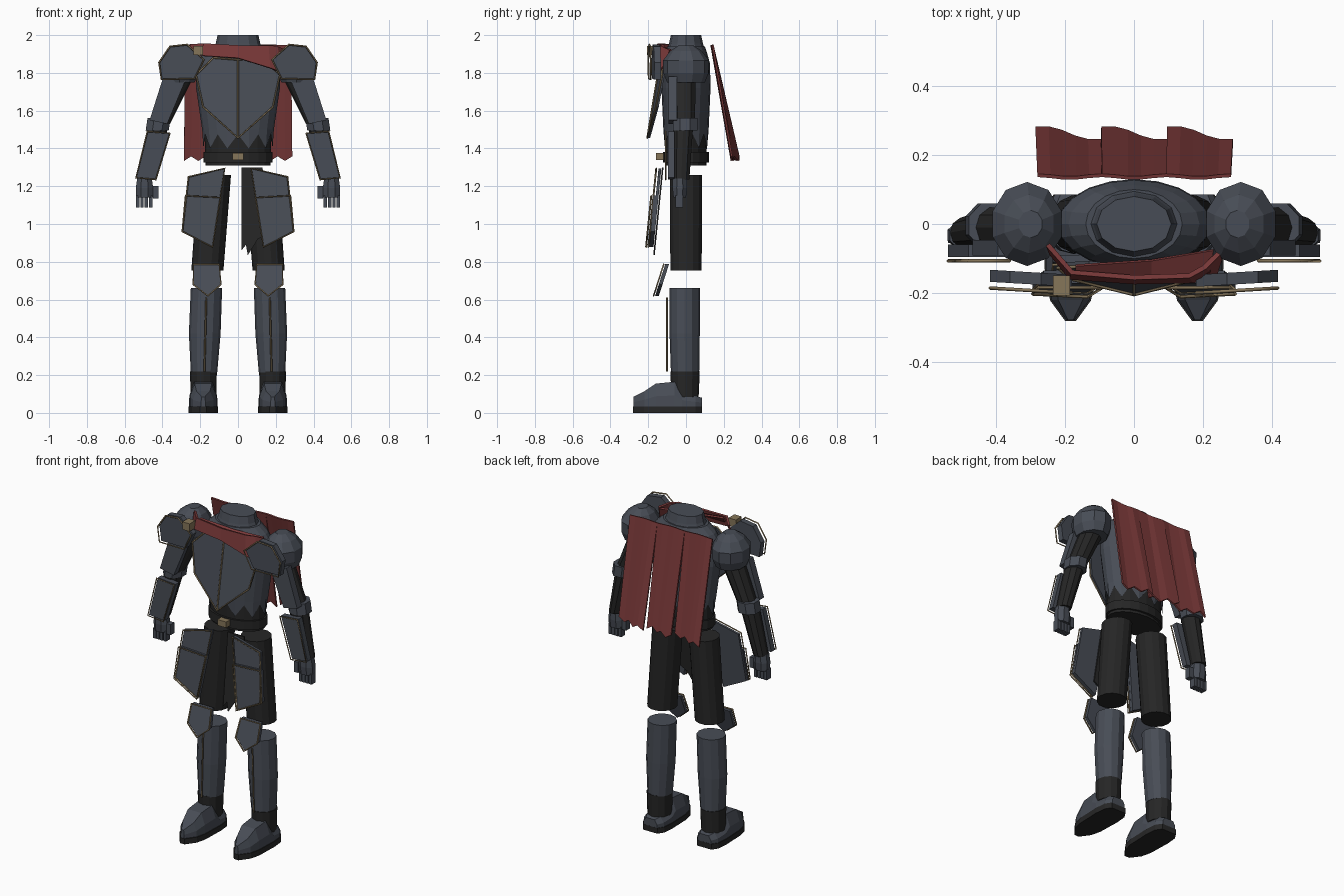
import bpy, bmesh, math

if "Cube" in bpy.data.objects:
    bpy.data.objects.remove(bpy.data.objects["Cube"])


def material(name, rgb):
    m = bpy.data.materials.new(name)
    m.diffuse_color = (*rgb, 1)
    m.use_nodes = True
    m.node_tree.nodes["Principled BSDF"].inputs["Base Color"].default_value = m.diffuse_color
    return m


SLATE = material("slate_armour", (0.064, 0.073, 0.092))
DARK = material("black_cloth", (0.019, 0.019, 0.019))
RED = material("red_cloth", (0.19, 0.04, 0.04))
GOLD = material("dull_gold", (0.24, 0.18, 0.10))


def finish(bm, name, mat):
    bmesh.ops.recalc_face_normals(bm, faces=bm.faces[:])
    me = bpy.data.meshes.new(name)
    bm.to_mesh(me)
    bm.free()
    me.materials.append(mat)
    ob = bpy.data.objects.new(name, me)
    bpy.context.collection.objects.link(ob)
    return ob


def skin(name, rings, mat):
    """Closed solid through a list of equal point rings."""
    bm = bmesh.new()
    vs = [[bm.verts.new(p) for p in r] for r in rings]
    n = len(vs[0])
    for a, b in zip(vs, vs[1:]):
        for i in range(n):
            j = (i + 1) % n
            bm.faces.new((a[i], a[j], b[j], b[i]))
    bm.faces.new(vs[0])
    bm.faces.new(vs[-1])
    return finish(bm, name, mat)


def ellipse(cx, cy, z, rx, ry, n, phase=0.0):
    return [(cx + rx * math.cos(2 * math.pi * i / n + phase),
             cy + ry * math.sin(2 * math.pi * i / n + phase), z) for i in range(n)]


def loft(name, rings, mat, n=12, phase=0.0):
    return skin(name, [ellipse(*r, n, phase) for r in rings], mat)


def box(name, x0, x1, y0, y1, z0, z1, mat):
    return skin(name, [[(x0, y0, z), (x1, y0, z), (x1, y1, z), (x0, y1, z)]
                       for z in (z0, z1)], mat)


def plate(name, pts, depth, thick, mat, s=1):
    """Front-facing armour plate from an (x, z) outline."""
    return skin(name, [[(s * x, depth(x, z) + t, z) for x, z in pts]
                       for t in (0, thick)], mat)


def trim(name, pts, depth, s=1, closed=True, gap=0.018):
    """Thin gold edging that follows a plate outline."""
    cu = bpy.data.curves.new(name, 'CURVE')
    cu.dimensions = '3D'
    cu.bevel_depth = 0.005
    cu.bevel_resolution = 0
    sp = cu.splines.new('POLY')
    sp.points.add(len(pts) - 1)
    for p, (x, z) in zip(sp.points, pts):
        p.co = (s * x, depth(x, z) - gap, z, 1)
    sp.use_cyclic_u = closed
    cu.materials.append(GOLD)
    bpy.context.collection.objects.link(bpy.data.objects.new(name, cu))


def cloth(name, columns, mat, thick=0.01):
    """Sheet made of top/bottom point pairs."""
    bm = bmesh.new()
    vs = [[bm.verts.new(p) for p in c] for c in columns]
    for a, b in zip(vs, vs[1:]):
        bm.faces.new((a[0], a[1], b[1], b[0]))
    ob = finish(bm, name, mat)
    mod = ob.modifiers.new("thickness", 'SOLIDIFY')
    mod.thickness = thick
    mod.offset = 0


# Torso, with a ragged lower edge over the dark waist
hem = [(x, y, 1.40 + 0.075 * (i % 2))
       for i, (x, y, z) in enumerate(ellipse(0, 0, 0, 0.183, 0.117, 20))]
skin("torso", [hem] + [ellipse(0, 0, *r, 20) for r in (
    (1.50, 0.19, 0.12), (1.72, 0.222, 0.13), (1.85, 0.22, 0.127),
    (1.90, 0.19, 0.113), (1.94, 0.14, 0.10))], SLATE)
loft("waist", [(0, 0, 1.31, 0.172, 0.108), (0, 0, 1.50, 0.178, 0.112)], DARK, 20)
loft("belt", [(0, 0, 1.325, 0.183, 0.122), (0, 0, 1.38, 0.183, 0.122)], DARK, 20)
box("buckle", -0.03, 0.03, -0.158, -0.118, 1.34, 1.376, GOLD)
loft("neck", [(0, 0, 1.93, 0.13, 0.098), (0, 0, 1.955, 0.118, 0.09),
              (0, 0, 2.0, 0.108, 0.08)], SLATE, 12)


# Chest plate in two angled halves
def chest_y(x, z):
    return -0.132 - 0.165 * (1.88 - z) + 0.1 * abs(x)


half = [(0, 1.87), (0.13, 1.88), (0.222, 1.79), (0.185, 1.62), (0, 1.455)]
for s in (-1, 1):
    plate("chest_half", half, chest_y, 0.012, SLATE, s)
trim("chest_trim", half + [(-x, z) for x, z in half[-2:0:-1]], chest_y, gap=0.003)
trim("chest_centre_trim", [half[0], half[-1]], chest_y, closed=False, gap=0.003)

# Plate outlines for one side
pauldron = [(0.27, 1.95), (0.36, 1.94), (0.418, 1.855), (0.405, 1.765), (0.23, 1.77), (0.18, 1.87)]
upper_arm = [(0.27, 1.78), (0.395, 1.78), (0.468, 1.55), (0.375, 1.53)]
vambrace = [(0.36, 1.48), (0.48, 1.49), (0.54, 1.245), (0.435, 1.235)]
tasset = [(0.07, 1.295), (0.262, 1.25), (0.295, 0.96), (0.135, 0.878)]
tasset_low = [(0.092, 1.14), (0.278, 1.15), (0.295, 0.96), (0.135, 0.878)]
knee = [(0.1, 0.787), (0.235, 0.787), (0.237, 0.68), (0.16, 0.62), (0.09, 0.68)]


def pauldron_y(x, z): return -0.182 + 0.06 * (x - 0.18)
def upper_y(x, z): return -0.092
def vambrace_y(x, z): return -0.095
def tasset_y(x, z): return -0.145 - 0.1 * (1.3 - z)
def low_y(x, z): return tasset_y(x, z) - 0.012
def knee_y(x, z): return -0.11 - 0.32 * (0.787 - z)
def shin_y(x, z): return -0.082


# Boot cross-sections from toe to heel: y, half width, top height
boot = [(-0.278, 0.012, 0.085), (-0.22, 0.055, 0.115), (-0.16, 0.07, 0.155),
        (-0.06, 0.073, 0.165), (-0.02, 0.075, 0.11), (0.05, 0.068, 0.09), (0.085, 0.045, 0.08)]

for s, side in ((-1, "left_"), (1, "right_")):
    # Shoulder
    loft(side + "shoulder_cap", [(s * 0.31, 0, 1.75, 0.085, 0.1), (s * 0.31, 0, 1.80, 0.105, 0.12),
         (s * 0.31, 0, 1.865, 0.105, 0.122), (s * 0.305, 0, 1.915, 0.075, 0.085),
         (s * 0.30, 0, 1.945, 0.035, 0.04)], SLATE, 10, math.pi / 10)
    plate(side + "pauldron", pauldron, pauldron_y, 0.035, SLATE, s)
    trim(side + "pauldron_trim", pauldron, pauldron_y, s)

    # Arm
    loft(side + "upper_arm", [(s * 0.415, -0.01, 1.53, 0.055, 0.06),
                              (s * 0.30, -0.01, 1.79, 0.07, 0.065)], DARK, 10)
    plate(side + "upper_arm_plate", upper_arm, upper_y, 0.045, SLATE, s)
    loft(side + "elbow_cuff", [(s * 0.428, -0.005, 1.495, 0.066, 0.07),
                               (s * 0.418, -0.005, 1.56, 0.066, 0.07)], SLATE, 8, math.pi / 8)
    loft(side + "forearm", [(s * 0.492, -0.025, 1.235, 0.042, 0.045),
                            (s * 0.425, -0.015, 1.51, 0.055, 0.055)], DARK, 10)
    plate(side + "vambrace", vambrace, vambrace_y, 0.035, SLATE, s)
    trim(side + "vambrace_trim", vambrace, vambrace_y, s, gap=0.012)

    # Hand
    loft(side + "palm", [(s * 0.495, -0.033, 1.14, 0.048, 0.036), (s * 0.495, -0.033, 1.19, 0.05, 0.042),
                         (s * 0.495, -0.033, 1.24, 0.042, 0.04)], SLATE, 8, math.pi / 8)
    for k in range(4):
        x = s * (0.462 + 0.023 * k)
        box(side + "finger", x - 0.009, x + 0.009, -0.055, -0.015, 1.087, 1.15, SLATE)
    box(side + "thumb", s * 0.435 - 0.014, s * 0.435 + 0.014, -0.055, -0.018, 1.135, 1.2, SLATE)

    # Hip plates
    plate(side + "tasset", tasset, tasset_y, 0.015, SLATE, s)
    trim(side + "tasset_trim", tasset, tasset_y, s, gap=0.012)
    plate(side + "lower_tasset", tasset_low, low_y, 0.012, SLATE, s)
    trim(side + "lower_tasset_trim", tasset_low, low_y, s, gap=0.012)

    # Leg
    loft(side + "thigh", [(s * 0.162, 0, 0.755, 0.085, 0.085),
                          (s * 0.124, 0, 1.26, 0.087, 0.088)], DARK, 14)
    plate(side + "knee_plate", knee, knee_y, 0.02, SLATE, s)
    trim(side + "knee_trim", knee, knee_y, s, gap=0.008)
    loft(side + "shin", [(s * 0.18, -0.005, 0.215, 0.07, 0.075), (s * 0.176, -0.007, 0.42, 0.084, 0.08),
                         (s * 0.167, -0.007, 0.66, 0.083, 0.08)], SLATE, 12)
    trim(side + "shin_trim", [(0.178, 0.22), (0.168, 0.61)], shin_y, s, False)
    loft(side + "ankle", [(s * 0.183, -0.005, 0.085, 0.068, 0.072),
                          (s * 0.183, -0.005, 0.22, 0.071, 0.078)], DARK, 12)

    # Boot and sole
    c = s * 0.184
    skin(side + "boot", [[(c - w, y, 0.033), (c - w, y, 0.033 + (t - 0.033) * 0.45), (c - 0.65 * w, y, t),
                          (c + 0.65 * w, y, t), (c + w, y, 0.033 + (t - 0.033) * 0.45), (c + w, y, 0.033)]
                         for y, w, t in boot], SLATE)
    skin(side + "sole", [[(c - w - 0.004, y * 1.01, 0), (c - w - 0.004, y * 1.01, 0.034),
                          (c + w + 0.004, y * 1.01, 0.034), (c + w + 0.004, y * 1.01, 0)]
                         for y, w, t in boot], DARK)

# Torn dark cloth hanging at one hip
plate("torn_cloth", [(0.018, 1.3), (0.13, 1.3), (0.16, 0.95), (0.105, 0.92), (0.052, 0.835),
                     (0.042, 0.89), (0.018, 0.86)], lambda x, z: tasset_y(x, z) + 0.018, 0.008, DARK)

# Cape of three folded panels with a ragged hem
for p in range(3):
    cols = []
    for k in range(6):
        u = k / 5
        x = -0.286 + 0.191 * (p + u)
        cols.append(((x * 0.98, 0.137 + 0.004 * math.cos(2 * math.pi * u), 1.948),
                     (x, 0.278 - 0.036 * u + 0.008 * math.sin(2 * math.pi * u),
                      1.335 + 0.024 * ((k + p) % 2))))
    cloth("cape_panel", cols, RED)

# Scarf across the collar and its clasp
cloth("scarf", [((-0.25, -0.06, 1.95), (-0.24, -0.085, 1.91)),
                ((-0.18, -0.14, 1.955), (-0.185, -0.155, 1.89)),
                ((0.0, -0.155, 1.945), (0.0, -0.168, 1.878)),
                ((0.16, -0.15, 1.945), (0.17, -0.165, 1.825)),
                ((0.205, -0.125, 1.94), (0.235, -0.15, 1.80)),
                ((0.245, -0.085, 1.92), (0.25, -0.10, 1.85))], RED, 0.014)
cloth("scarf_fold", [((-0.17, -0.12, 1.95), (-0.17, -0.14, 1.92)),
                     ((0.05, -0.105, 1.93), (0.05, -0.158, 1.91)),
                     ((0.23, -0.075, 1.92), (0.22, -0.14, 1.89))], RED)
box("clasp", -0.235, -0.185, -0.207, -0.15, 1.895, 1.942, GOLD)
